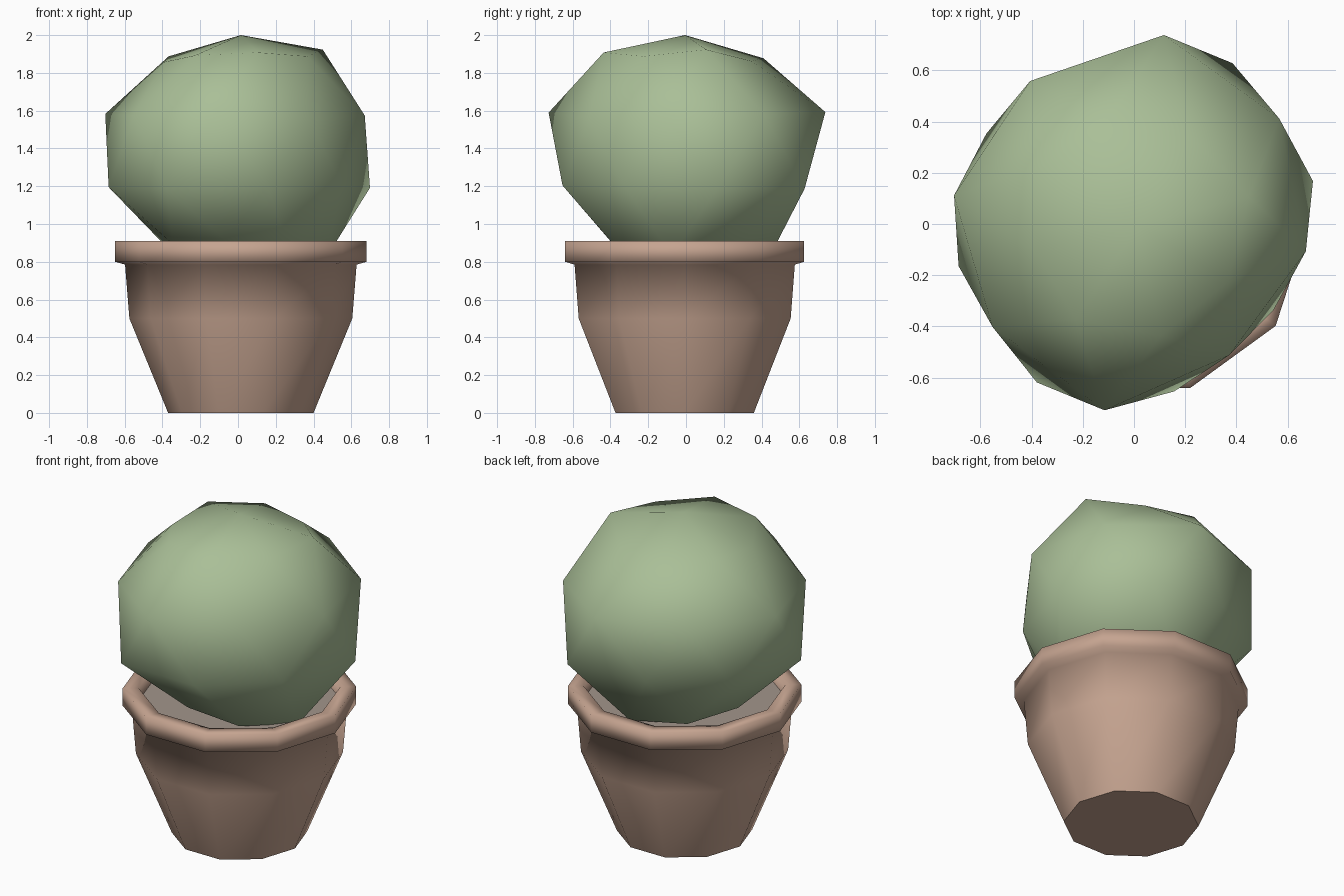
import bpy
from math import sin, cos, radians

if "Cube" in bpy.data.objects:
    bpy.data.objects.remove(bpy.data.objects["Cube"])

SIDES = 10
AXIS = (0.015, -0.007)


def ring(radii, heights, phase, centre=(0, 0)):
    n = len(radii)
    return [(centre[0] + r * cos(radians(phase + 360 * i / n)),
             centre[1] + r * sin(radians(phase + 360 * i / n)), z)
            for i, (r, z) in enumerate(zip(radii, heights))]


def make_object(name, verts, faces, colour):
    mesh = bpy.data.meshes.new(name)
    mesh.from_pydata(verts, [], faces)
    mesh.update()
    mat = bpy.data.materials.new(name + "_colour")
    mat.diffuse_color = (*colour, 1)
    mat.use_nodes = True
    mat.node_tree.nodes["Principled BSDF"].inputs["Base Color"].default_value = mat.diffuse_color
    mesh.materials.append(mat)
    mesh.shade_smooth()
    obj = bpy.data.objects.new(name, mesh)
    bpy.context.collection.objects.link(obj)
    return obj


# Pot: ten-sided lathe of the wall, the thick lip and the inside edge
profile = [(0.385, 0), (0.59, 0.5), (0.613, 0.785), (0.665, 0.80),
           (0.665, 0.91), (0.575, 0.91), (0.56, 0.84)]
verts, faces = [], [tuple(reversed(range(SIDES)))]
for r, z in profile:
    verts += ring([r] * SIDES, [z] * SIDES, 0, AXIS)
for k in range(len(profile) - 1):
    for i in range(SIDES):
        a, b = k * SIDES + i, k * SIDES + (i + 1) % SIDES
        faces.append((a, b, b + SIDES, a + SIDES))
pot = make_object("pot", verts, faces, (0.56, 0.37, 0.28))
pot.data.polygons[0].use_smooth = False

# Soil disc inside the lip
make_object("soil", ring([0.565] * SIDES, [0.85] * SIDES, 0, AXIS),
            [tuple(range(SIDES))], (0.36, 0.30, 0.26))

# Foliage: lumpy ball of four staggered eight-sided rings
# (polar angle, phase, distance factor of each point)
rings = [
    (36, 13.5, (1.05, 0.93, 0.96, 0.98, 0.92, 0.99, 1.02, 0.98)),
    (72, 36, (0.985, 1.05, 0.97, 1.0, 0.96, 1.035, 0.89, 0.955)),
    (108, 13.5, (1.01, 1.035, 0.89, 0.95, 0.99, 1.02, 0.945, 0.90)),
    (144, 36, (1.0, 1.05, 1.0, 0.94, 0.97, 0.93, 1.02, 1.09)),
]
N = 8
verts, faces = [], []
for polar, phase, factors in rings:
    s, c = sin(radians(polar)), cos(radians(polar))
    verts += ring([0.748 * s * f for f in factors],
                  [1.388 + 0.63 * c * f for f in factors], phase)
top, bottom = len(verts), len(verts) + 1
verts += [(0.015, -0.005, 2.0), (0.015, -0.005, 0.77)]
for i in range(N):
    j = (i + 1) % N
    faces += [(top, i, j), (bottom, 3 * N + j, 3 * N + i)]
    for k in range(3):
        u, v = k * N, (k + 1) * N
        if k % 2 == 0:      # lower ring leads by half a step
            faces += [(u + i, v + i, u + j), (u + j, v + i, v + j)]
        else:               # lower ring lags by half a step
            faces += [(u + i, v + i, v + j), (u + i, v + j, u + j)]
make_object("foliage", verts, faces, (0.40, 0.52, 0.31))
